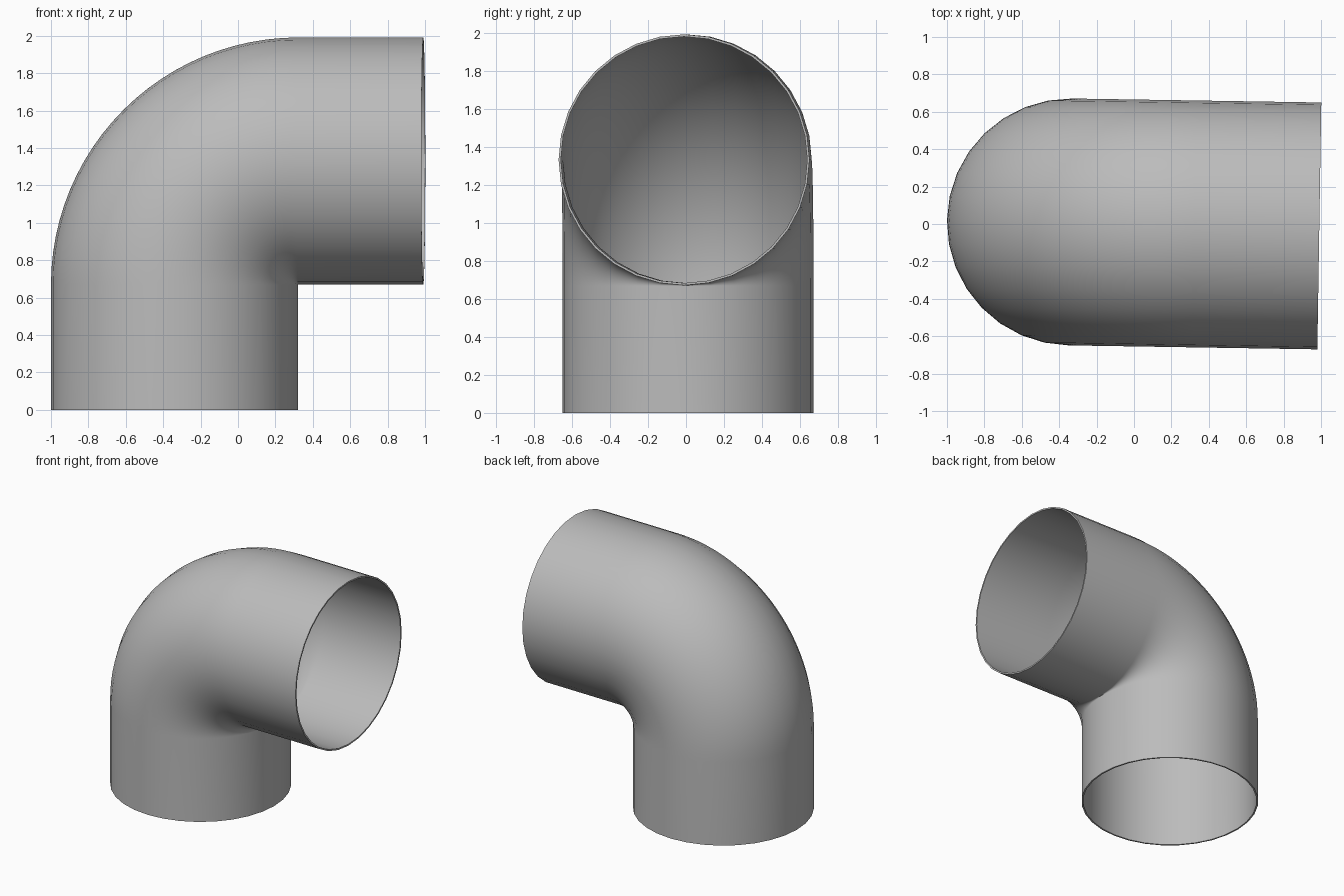
import bpy
import bmesh
from math import cos, sin, pi
from mathutils import Matrix, Vector

cube = bpy.data.objects.get("Cube")
if cube:
    bpy.data.objects.remove(cube, do_unlink=True)

RADIUS, WALL = 0.66, 0.012
BEND = 0.663               # radius of the elbow centreline
LEG = 0.668                # length of each straight leg
SIDES, BEND_STEPS = 32, 24

# Grey material
grey = bpy.data.materials.new("pipe grey")
grey.use_nodes = True
colour = (0.5, 0.5, 0.5, 1)
grey.diffuse_color = colour
grey.node_tree.nodes["Principled BSDF"].inputs["Base Color"].default_value = colour

# Centreline: position and tilt for the upright leg, the elbow and the level leg
stations = [(Vector((0, 0, 0)), 0)]
for i in range(BEND_STEPS + 1):
    a = pi / 2 * i / BEND_STEPS
    stations.append((Vector((BEND * (1 - cos(a)), 0, LEG + BEND * sin(a))), a))
stations.append((Vector((BEND + LEG, 0, LEG + BEND)), pi / 2))


def ring(bm, centre, tilt, radius):
    turn = Matrix.Rotation(tilt, 3, "Y")
    return [bm.verts.new(centre + turn @ Vector((radius * cos(t), radius * sin(t), 0)))
            for t in (2 * pi * k / SIDES for k in range(SIDES))]


# Outer skin forwards, inner skin backwards, joined by the two rims
bm = bmesh.new()
rings = [ring(bm, c, a, RADIUS) for c, a in stations]
rings += [ring(bm, c, a, RADIUS - WALL) for c, a in reversed(stations)]
for i, low in enumerate(rings):
    high = rings[(i + 1) % len(rings)]
    for k in range(SIDES):
        n = (k + 1) % SIDES
        bm.faces.new((low[k], low[n], high[n], high[k]))
bmesh.ops.recalc_face_normals(bm, faces=bm.faces)

mesh = bpy.data.meshes.new("elbow_pipe")
bm.to_mesh(mesh)
bm.free()
mesh.materials.append(grey)
pipe = bpy.data.objects.new("elbow_pipe", mesh)
pipe.location = (-0.34, 0.011, 0)
pipe.rotation_euler.z = -0.016
bpy.context.collection.objects.link(pipe)

# Smooth walls with crisp rims
bpy.context.view_layer.objects.active = pipe
pipe.select_set(True)
bpy.ops.object.shade_smooth_by_angle(angle=pi / 6)
